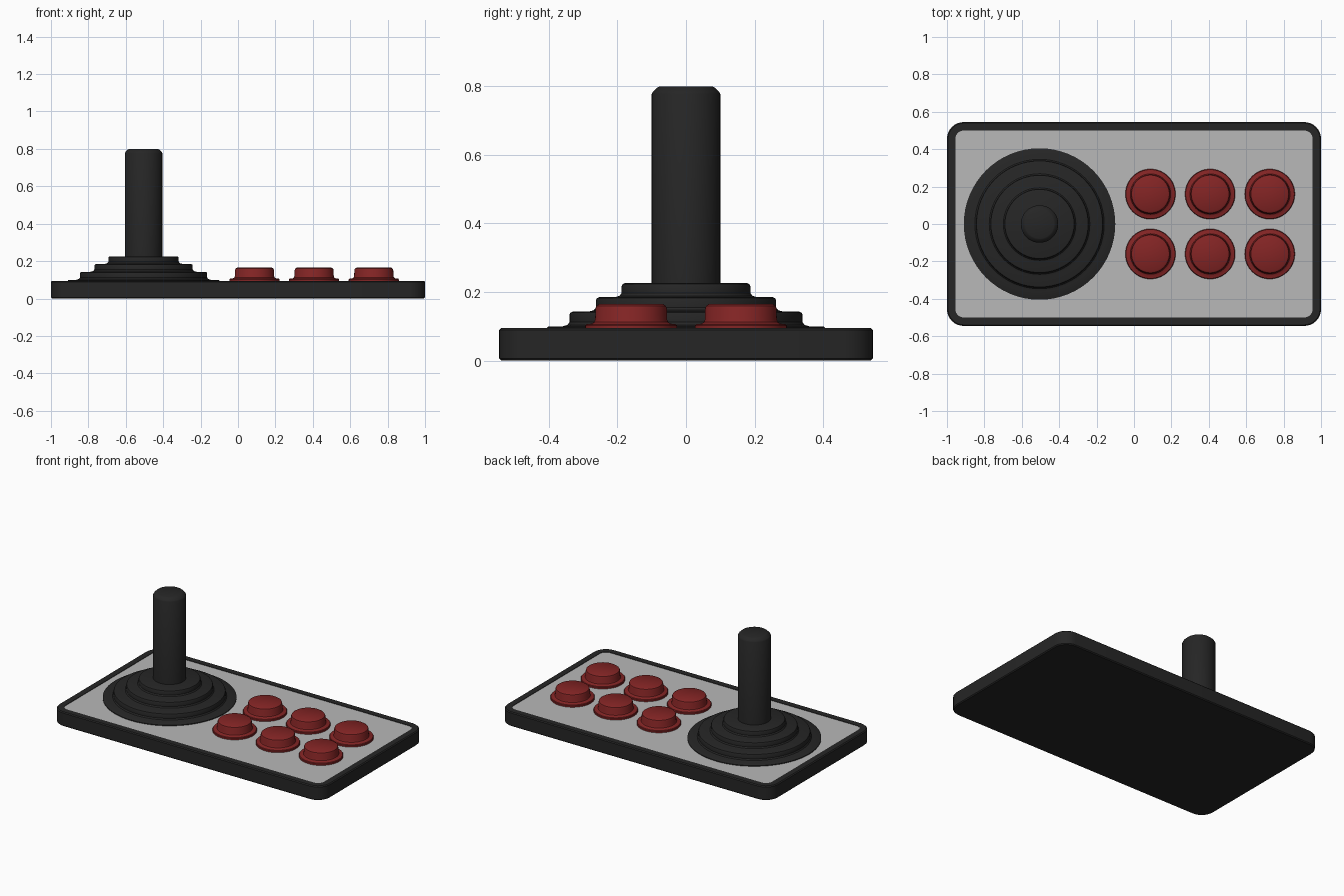
import bpy, bmesh, math

if "Cube" in bpy.data.objects:
    bpy.data.objects.remove(bpy.data.objects["Cube"])


def material(name, rgb):
    m = bpy.data.materials.new(name)
    m.diffuse_color = (*rgb, 1)
    m.use_nodes = True
    m.node_tree.nodes["Principled BSDF"].inputs["Base Color"].default_value = m.diffuse_color
    return m


BLACK = material("black plastic", (0.019, 0.019, 0.019))
GREY = material("grey panel", (0.48, 0.48, 0.48))
RED = material("red plastic", (0.23, 0.018, 0.018))


def finish(name, bm, mats):
    bmesh.ops.recalc_face_normals(bm, faces=bm.faces[:])
    me = bpy.data.meshes.new(name)
    bm.to_mesh(me)
    bm.free()
    ob = bpy.data.objects.new(name, me)
    bpy.context.collection.objects.link(ob)
    for m in mats:
        me.materials.append(m)
    bpy.ops.object.select_all(action='DESELECT')
    bpy.context.view_layer.objects.active = ob
    ob.select_set(True)
    bpy.ops.object.shade_smooth_by_angle(angle=math.radians(35))
    return ob


def loft(bm, rings):
    """Skin a stack of point rings and cap both ends; returns the top cap."""
    loops = [[bm.verts.new(p) for p in ring] for ring in rings]
    for a, b in zip(loops, loops[1:]):
        for i in range(len(a)):
            j = (i + 1) % len(a)
            bm.faces.new((a[i], a[j], b[j], b[i]))
    bm.faces.new(loops[0][::-1])
    return bm.faces.new(loops[-1])


def rounded_rect(hx, hy, r, z, n=8):
    pts = []
    for k, (sx, sy) in enumerate(((1, 1), (-1, 1), (-1, -1), (1, -1))):
        for i in range(n + 1):
            a = math.pi / 2 * (k + i / n)
            pts.append((sx * (hx - r) + r * math.cos(a),
                        sy * (hy - r) + r * math.sin(a), z))
    return pts


def lathe(name, profile, x, y, mat, n=64):
    bm = bmesh.new()
    loft(bm, [[(x + r * math.cos(2 * math.pi * i / n),
                y + r * math.sin(2 * math.pi * i / n), z) for i in range(n)]
              for r, z in profile])
    return finish(name, bm, [mat])


# Case with softened edges and a shallow inset top panel
bm = bmesh.new()
top = loft(bm, [rounded_rect(1 - d, 0.545 - d, 0.09 - d, z) for d, z in (
    (0.006, 0), (0.0, 0.006), (0.0, 0.089), (0.006, 0.095),
    (0.045, 0.095), (0.045, 0.092))])
top.material_index = 1
finish("case", bm, [BLACK, GREY])

# Stepped rubber boot: each tier has a flared foot and a rounded shoulder
boot = [(0.405, 0.091), (0.405, 0.097), (0.402, 0.099)]
for r, z0, z1 in ((0.34, 0.10, 0.143), (0.263, 0.143, 0.185), (0.188, 0.185, 0.226)):
    boot += [(r + 0.02, z0), (r + 0.006, z0 + 0.004), (r, z0 + 0.012),
             (r, z1 - 0.009), (r - 0.003, z1 - 0.003), (r - 0.01, z1)]
lathe("joystick_boot", boot, -0.505, 0, BLACK)

# Stick shaft with chamfered tip
lathe("joystick_shaft", [(0.1, 0.2), (0.1, 0.778), (0.096, 0.785), (0.083, 0.797),
                         (0.077, 0.8)], -0.505, 0, BLACK)

# Two rows of three push buttons
button = [(0.134, 0.091), (0.134, 0.102), (0.131, 0.106), (0.115, 0.108),
          (0.108, 0.112), (0.105, 0.12), (0.104, 0.152), (0.101, 0.16), (0.093, 0.165)]
for row, y in (("front", -0.16), ("back", 0.16)):
    for i in range(3):
        lathe(f"{row}_button_{i + 1}", button, 0.088 + 0.319 * i, y, RED)
